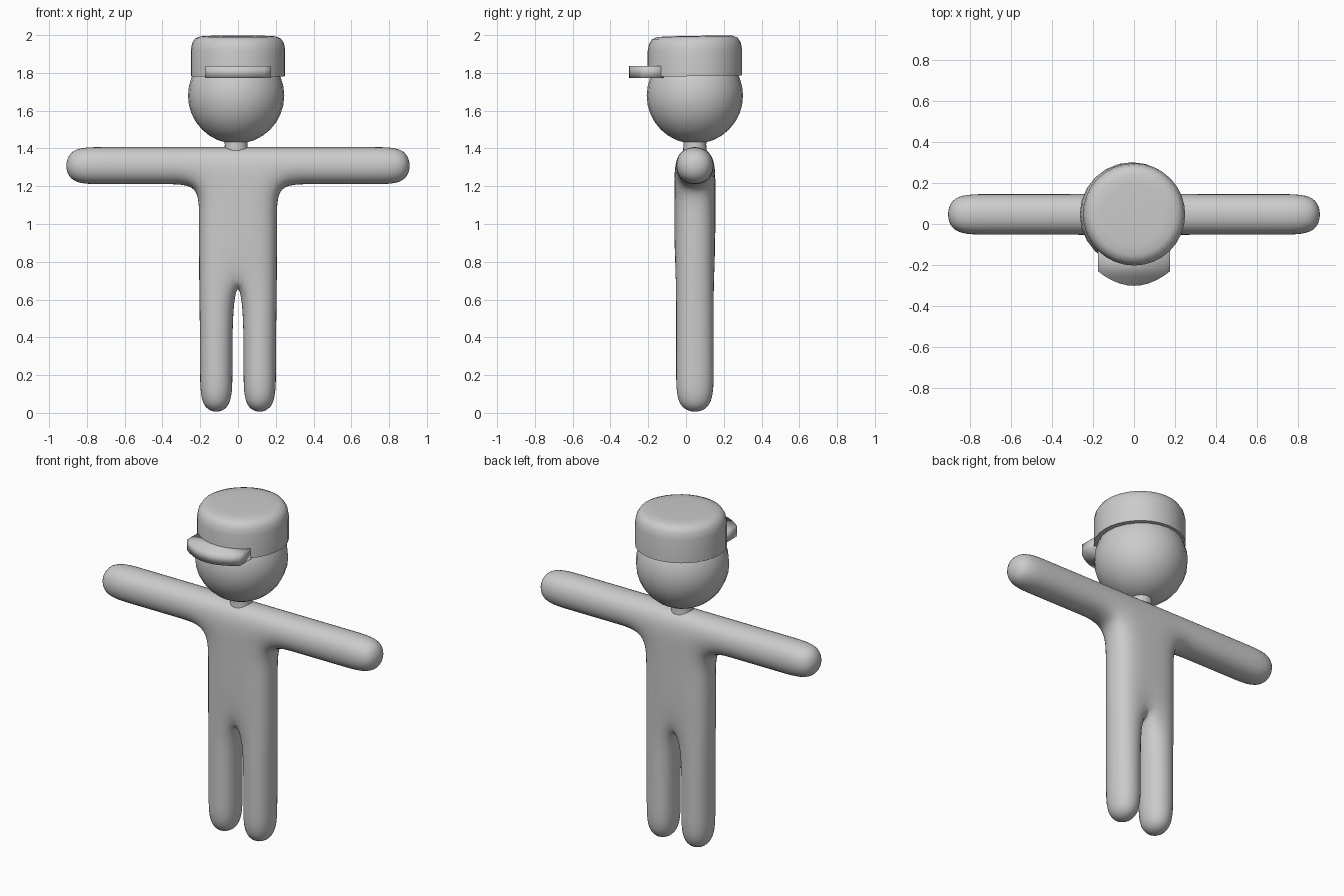
import bpy, bmesh, math
from mathutils import Matrix

if "Cube" in bpy.data.objects:
    bpy.data.objects.remove(bpy.data.objects["Cube"])

CY = 0.047  # depth centre of the figure
grey = bpy.data.materials.new("plain grey")
grey.diffuse_color = (0.6, 0.6, 0.6, 1)
grey.use_nodes = True
grey.node_tree.nodes["Principled BSDF"].inputs["Base Color"].default_value = grey.diffuse_color


def finish(bm, name, angle=None):
    bmesh.ops.recalc_face_normals(bm, faces=bm.faces)
    me = bpy.data.meshes.new(name)
    bm.to_mesh(me)
    bm.free()
    me.materials.append(grey)
    ob = bpy.data.objects.new(name, me)
    bpy.context.collection.objects.link(ob)
    bpy.ops.object.select_all(action='DESELECT')
    ob.select_set(True)
    bpy.context.view_layer.objects.active = ob
    if angle is None:
        bpy.ops.object.shade_smooth()
    else:
        bpy.ops.object.shade_smooth_by_angle(angle=math.radians(angle))
    return ob


def lathe(name, profile, x, steps, angle):
    bm = bmesh.new()
    rings = [[bm.verts.new((x + r * math.cos(2 * math.pi * i / steps),
                            CY + r * math.sin(2 * math.pi * i / steps), z))
              for i in range(steps)] for r, z in profile]
    for a, b in zip(rings, rings[1:]):
        for i in range(steps):
            j = (i + 1) % steps
            bm.faces.new((a[i], a[j], b[j], b[i]))
    bm.faces.new(rings[0])
    bm.faces.new(rings[-1])
    return finish(bm, name, angle)


# Body: half silhouette as quads, thickened, mirrored and subdivided
pairs = [((0.022, -0.012), (0.208, -0.012)), ((0.022, 0.22), (0.208, 0.22)),
         ((0.022, 0.5), (0.21, 0.5)), ((0, 0.715), (0.215, 0.715)),
         ((0, 1.04), (0.215, 1.04)), ((0, 1.202), (0.215, 1.202)),
         ((0, 1.416), (0.215, 1.416))]
quads = [(a[0], a[1], b[1], b[0]) for a, b in zip(pairs, pairs[1:])]
arm_x = [0.215, 0.37, 0.72, 0.925]
quads += [((a, 1.202), (b, 1.202), (b, 1.416), (a, 1.416)) for a, b in zip(arm_x, arm_x[1:])]
bm = bmesh.new()
for sx in (1, -1):
    for q in quads:
        bm.faces.new([bm.verts.new((sx * x, CY - 0.108, z)) for x, z in q])
bmesh.ops.remove_doubles(bm, verts=bm.verts, dist=0.001)
bmesh.ops.recalc_face_normals(bm, faces=bm.faces)
back = bmesh.ops.extrude_face_region(bm, geom=bm.faces[:], use_keep_orig=True)["geom"]
bmesh.ops.translate(bm, vec=(0, 0.216, 0),
                    verts=[v for v in back if isinstance(v, bmesh.types.BMVert)])
body = finish(bm, "body")
sub = body.modifiers.new("smooth", 'SUBSURF')
sub.levels = sub.render_levels = 3

# Neck
lathe("neck", [(0.063, 1.39), (0.06, 1.42), (0.063, 1.47)], -0.01, 20, 40)

# Head
bm = bmesh.new()
bmesh.ops.create_uvsphere(bm, u_segments=24, v_segments=16, radius=0.255,
                          matrix=Matrix.Translation((-0.01, CY, 1.68)))
finish(bm, "head")

# Cap crown, tipped slightly forward
cap = lathe("cap_crown", [(0.25, 1.783), (0.25, 1.92), (0.243, 1.957), (0.227, 1.982),
                          (0.2, 1.993), (0.15, 1.996)], 0, 32, 50)
for v in cap.data.vertices:
    v.co.z += 0.018 * (v.co.y - CY)

# Cap peak: slab with a curved front edge
bm = bmesh.new()
outline = [(0.175 * t, -0.302 + 0.07 * t * t) for t in [i / 5 - 1 for i in range(11)]]
outline += [(0.175, -0.12), (-0.175, -0.12)]
low = [bm.verts.new((x, y, 1.772)) for x, y in outline]
high = [bm.verts.new((x, y, 1.837)) for x, y in outline]
bm.faces.new(low)
bm.faces.new(high)
for i in range(len(low)):
    j = (i + 1) % len(low)
    bm.faces.new((low[i], low[j], high[j], high[i]))
finish(bm, "cap_peak")
